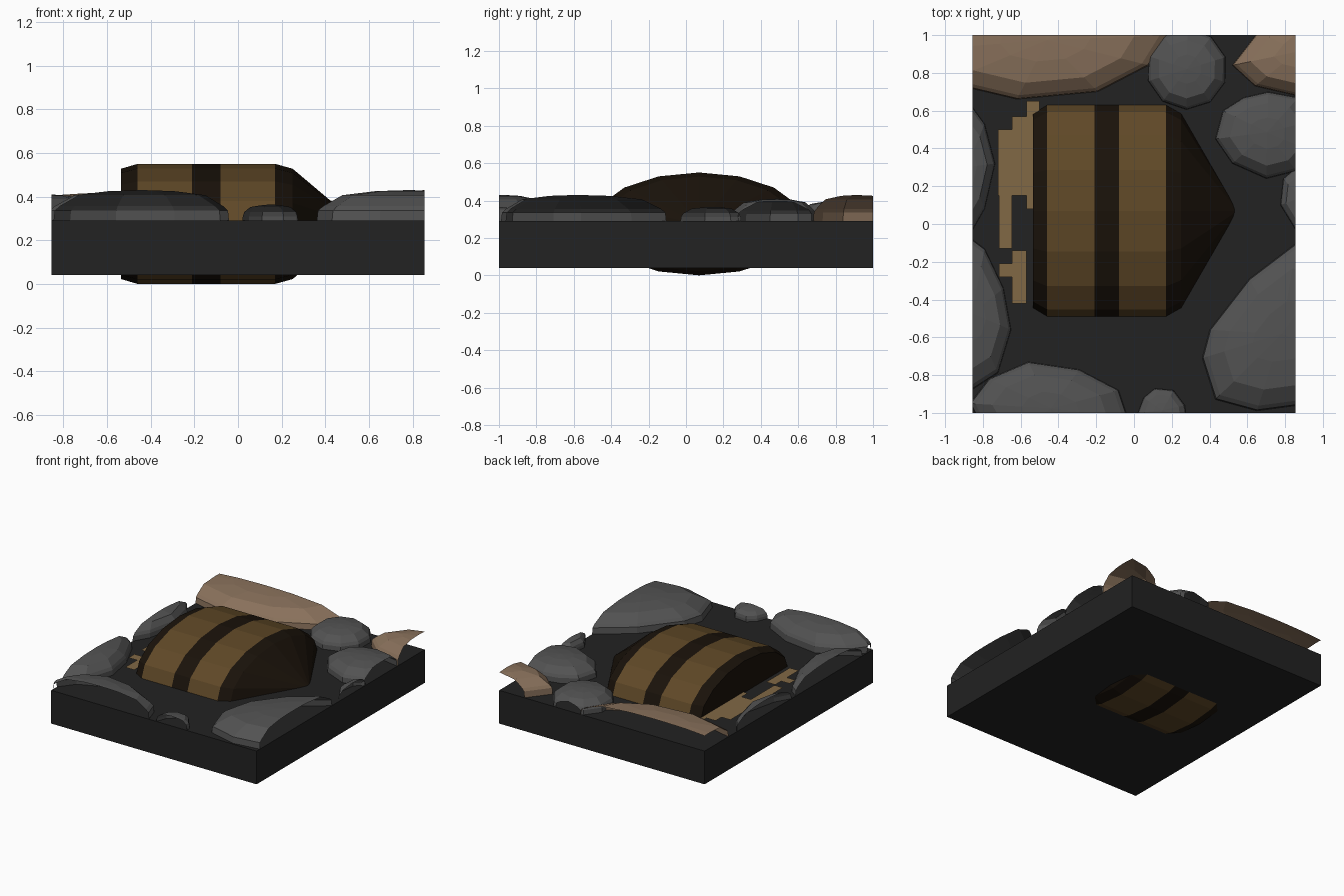
import bpy, bmesh, math
from mathutils import Vector

if "Cube" in bpy.data.objects:
    bpy.data.objects.remove(bpy.data.objects["Cube"])

HX, HY, TOP = 0.855, 1.0, 0.29


def material(name, rgb):
    m = bpy.data.materials.new(name)
    m.diffuse_color = (*rgb, 1)
    m.use_nodes = True
    m.node_tree.nodes["Principled BSDF"].inputs["Base Color"].default_value = m.diffuse_color
    return m


DARK = material("dark_ground", (0.016, 0.016, 0.016))
GREY = material("grey_stone", (0.085, 0.085, 0.085))
BROWN = material("brown_stone", (0.25, 0.165, 0.105))
BLACK = material("dark_stripe", (0.01, 0.006, 0.003))
OCHRE = material("ochre_stripe", (0.115, 0.065, 0.02))
TAN = material("tan_patch", (0.22, 0.14, 0.06))


def make(name, bm, *mats):
    me = bpy.data.meshes.new(name)
    bm.to_mesh(me)
    bm.free()
    for m in mats:
        me.materials.append(m)
    ob = bpy.data.objects.new(name, me)
    bpy.context.collection.objects.link(ob)
    return ob


def bridge(bm, a, b, mat=0):
    n = len(a)
    for i in range(n):
        f = bm.faces.new((a[i], a[(i + 1) % n], b[(i + 1) % n], b[i]))
        f.material_index = mat


# ground slab
bm = bmesh.new()
bmesh.ops.create_cube(bm, size=1)
for v in bm.verts:
    v.co = (v.co.x * 2 * HX, v.co.y * 2 * HY, 0.165 + v.co.z * 0.25)
make("ground_slab", bm, DARK)

# striped body: 16-sided oval section swept along x, pointed on the right
bm = bmesh.new()
profile = [(-0.535, 0.92), (-0.46, 1), (-0.21, 1), (-0.08, 1), (0.17, 1), (0.25, 0.92)]
rings = []
for x, s in profile:
    rings.append([bm.verts.new((x, 0.07 + 0.565 * s * math.cos(k * math.pi / 8),
                                0.275 + 0.275 * s * math.sin(k * math.pi / 8))) for k in range(16)])
for i in range(5):
    bridge(bm, rings[i], rings[i + 1], i % 2)
bm.faces.new(rings[0])
tip = bm.verts.new((0.55, 0.07, 0.275))
for k in range(16):
    bm.faces.new((rings[-1][k], rings[-1][(k + 1) % 16], tip))
bmesh.ops.recalc_face_normals(bm, faces=bm.faces)
make("striped_body", bm, BLACK, OCHRE)


# faceted stones, trimmed flush with the slab sides
def stone(name, pts, height, mat):
    c = Vector((sum(p[0] for p in pts), sum(p[1] for p in pts))) / len(pts)
    pts = sorted(pts, key=lambda p: math.atan2(p[1] - c.y, p[0] - c.x))
    wall = TOP + 0.4 * (height - TOP)
    levels = [(1.0, TOP - 0.01), (0.985, wall - 0.01), (0.93, wall + 0.01),
              (0.72, wall + 0.72 * (height - wall)), (0.36, height - 0.005)]
    bm = bmesh.new()
    rings = []
    for s, z in levels:
        rings.append([bm.verts.new((c.x + (x - c.x) * s, c.y + (y - c.y) * s, z)) for x, y in pts])
    for a, b in zip(rings, rings[1:]):
        bridge(bm, a, b)
    peak = bm.verts.new((c.x, c.y, height))
    for i in range(len(pts)):
        bm.faces.new((rings[-1][i], rings[-1][(i + 1) % len(pts)], peak))
    for co, no in (((HX, 0, 0), (1, 0, 0)), ((-HX, 0, 0), (-1, 0, 0)),
                   ((0, HY, 0), (0, 1, 0)), ((0, -HY, 0), (0, -1, 0))):
        bmesh.ops.bisect_plane(bm, geom=bm.verts[:] + bm.edges[:] + bm.faces[:],
                               plane_co=co, plane_no=no, clear_outer=True)
    make(name, bm, mat)


stone("brown_stone_back_left", [(-1.0, 0.75), (-0.62, 0.66), (-0.19, 0.70), (0.08, 0.84), (0.18, 1.0),
                                (0.1, 1.15), (-0.2, 1.27), (-0.7, 1.3), (-1.1, 1.15), (-1.15, 0.92)], 0.42, BROWN)
stone("brown_stone_back_right", [(0.52, 0.84), (0.64, 0.73), (0.855, 0.68), (1.1, 0.75), (1.2, 0.95),
                                 (1.1, 1.15), (0.85, 1.18), (0.66, 1.02)], 0.43, BROWN)
stone("round_stone_back", [(0.28 + 0.215 * math.cos(k * math.pi / 5 + 0.3),
                            0.82 + 0.215 * math.sin(k * math.pi / 5 + 0.3)) for k in range(10)], 0.40, GREY)
stone("stone_right_back", [(0.43, 0.45), (0.47, 0.60), (0.58, 0.67), (0.71, 0.70), (0.87, 0.67), (0.96, 0.55),
                           (0.95, 0.38), (0.86, 0.28), (0.70, 0.24), (0.52, 0.32)], 0.41, GREY)
stone("stone_right_middle", [(0.86, 0.30), (0.79, 0.24), (0.775, 0.10), (0.855, -0.03), (0.95, -0.02),
                             (1.0, 0.12), (0.95, 0.27)], 0.37, GREY)
stone("stone_right_front", [(0.86, -0.10), (0.61, -0.29), (0.40, -0.56), (0.36, -0.71), (0.43, -0.93),
                            (0.65, -0.99), (0.95, -0.95), (1.2, -0.75), (1.25, -0.4), (1.1, -0.15)], 0.43, GREY)
stone("stone_front_small", [(0.02, -1.0), (0.05, -0.92), (0.11, -0.87), (0.21, -0.88), (0.27, -0.96),
                            (0.28, -1.04), (0.2, -1.12), (0.07, -1.1)], 0.365, GREY)
stone("stone_front_left", [(-0.87, -0.95), (-0.77, -0.82), (-0.56, -0.73), (-0.29, -0.77), (-0.08, -0.88),
                           (-0.03, -1.03), (-0.15, -1.18), (-0.45, -1.25), (-0.75, -1.18)], 0.43, GREY)
stone("stone_left_front", [(-0.87, -0.07), (-0.79, -0.13), (-0.69, -0.34), (-0.65, -0.56), (-0.72, -0.79),
                           (-0.86, -0.88), (-1.02, -0.8), (-1.1, -0.5), (-1.03, -0.2)], 0.41, GREY)
stone("stone_left_back", [(-0.87, 0.64), (-0.79, 0.53), (-0.735, 0.32), (-0.79, 0.08), (-0.87, -0.06),
                          (-1.0, 0.05), (-1.05, 0.3), (-0.98, 0.55)], 0.40, GREY)

# stepped tan patches lying on the slab beside the body
bm = bmesh.new()
for x0, x1, y0, y1 in [(-0.72, -0.645, 0.15, 0.50), (-0.645, -0.57, 0.15, 0.57), (-0.57, -0.5, 0.08, 0.57),
                       (-0.57, -0.5, 0.57, 0.65), (-0.715, -0.645, -0.13, 0.15), (-0.645, -0.57, -0.42, -0.14),
                       (-0.715, -0.645, -0.28, -0.21)]:
    bm.faces.new([bm.verts.new((x, y, 0.298)) for x, y in ((x0, y0), (x1, y0), (x1, y1), (x0, y1))])
make("ground_patches", bm, TAN)
